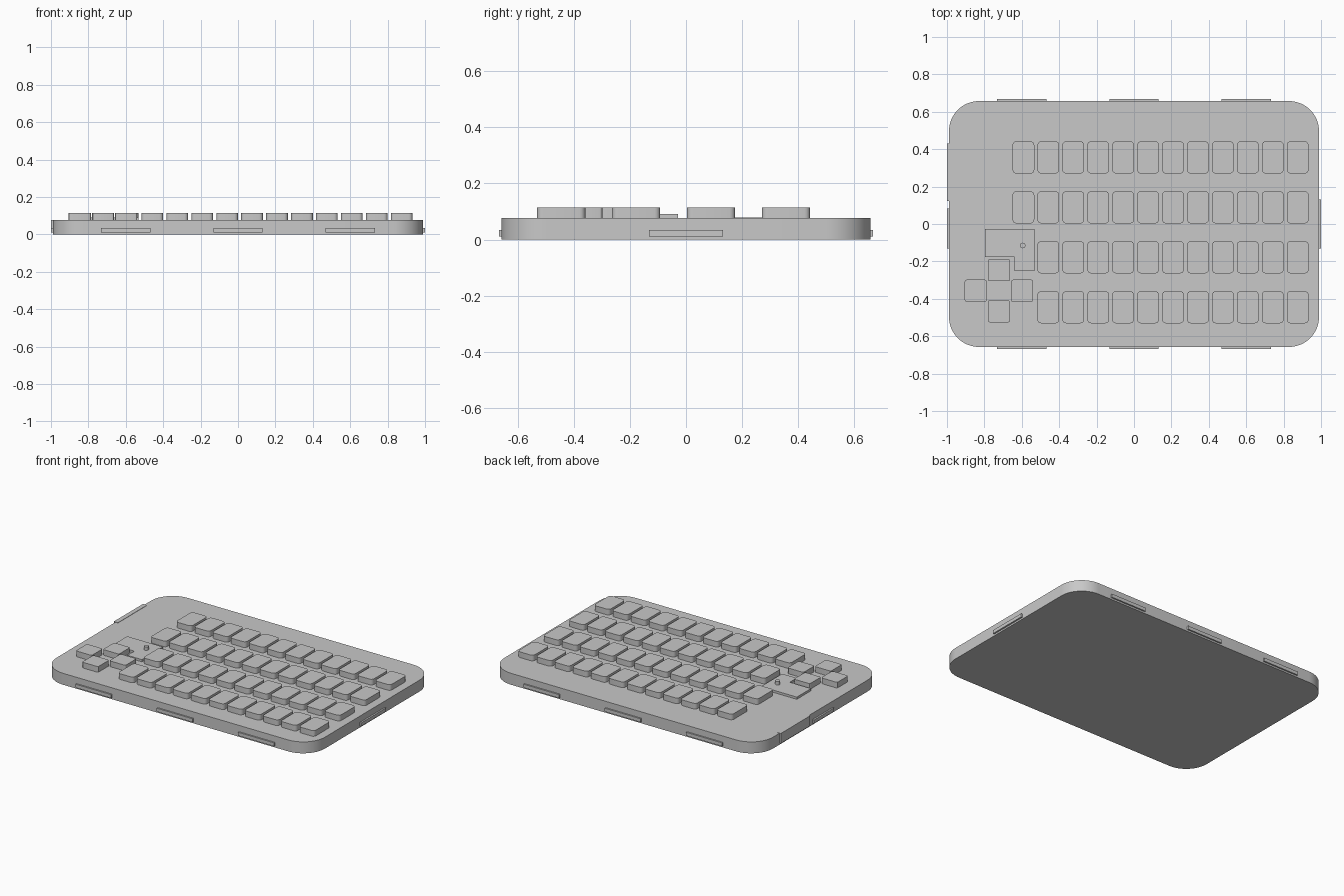
import bpy, bmesh, math

cube = bpy.data.objects.get("Cube")
if cube:
    bpy.data.objects.remove(cube, do_unlink=True)

GREY = (0.58, 0.58, 0.58, 1)
mat = bpy.data.materials.new("plain_grey")
mat.use_nodes = True
mat.diffuse_color = GREY
mat.node_tree.nodes["Principled BSDF"].inputs["Base Color"].default_value = GREY

TOP = 0.076       # deck height
KEY_TOP = 0.114


def prism(name, outline, z0, z1):
    """Extrude a counter-clockwise outline between two heights."""
    bm = bmesh.new()
    base = bm.faces.new([bm.verts.new((x, y, z0)) for x, y in outline])
    top = bmesh.ops.extrude_face_region(bm, geom=[base])["geom"]
    bmesh.ops.translate(bm, vec=(0, 0, z1 - z0),
                        verts=[v for v in top if isinstance(v, bmesh.types.BMVert)])
    bmesh.ops.recalc_face_normals(bm, faces=bm.faces)
    mesh = bpy.data.meshes.new(name)
    bm.to_mesh(mesh)
    bm.free()
    mesh.materials.append(mat)
    ob = bpy.data.objects.new(name, mesh)
    bpy.context.collection.objects.link(ob)
    return ob


def rounded(cx, cy, hx, hy, r, steps):
    """Outline of a rectangle with round corners."""
    pts = []
    for i, (sx, sy) in enumerate([(1, 1), (-1, 1), (-1, -1), (1, -1)]):
        for k in range(steps + 1):
            a = math.pi / 2 * (i + k / steps)
            pts.append((cx + sx * (hx - r) + r * math.cos(a),
                        cy + sy * (hy - r) + r * math.sin(a)))
    return pts


def box(name, x0, x1, y0, y1, z0, z1):
    return prism(name, [(x0, y0), (x1, y0), (x1, y1), (x0, y1)], z0, z1)


def smooth(ob):
    bpy.ops.object.select_all(action='DESELECT')
    ob.select_set(True)
    bpy.context.view_layer.objects.active = ob
    bpy.ops.object.shade_smooth_by_angle(angle=math.radians(30))


# Case
smooth(prism("case", rounded(0, 0, 0.989, 0.657, 0.16, 16), 0, TOP))

# Main keys: the two front rows are one key shorter
for row, count in enumerate([12, 12, 11, 11]):
    y = 0.356 - 0.267 * row
    for col in range(count):
        x = 0.875 - 0.1333 * col
        smooth(prism(f"key_{row + 1}_{col + 1}",
                     rounded(x, y, 0.058, 0.086, 0.02, 4), TOP - 0.005, KEY_TOP))

# Arrow keys in a cross
for name, dx, dy in [("left", -1, 0), ("right", 1, 0), ("up", 0, 1), ("down", 0, -1)]:
    smooth(prism(f"arrow_key_{name}",
                 rounded(-0.722 + 0.124 * dx, -0.357 + 0.11 * dy, 0.059, 0.059, 0.01, 3),
                 TOP - 0.005, KEY_TOP))

# L-shaped raised plate with its small stick
prism("stick_plate", [(-0.797, -0.177), (-0.64, -0.177), (-0.64, -0.25),
                      (-0.533, -0.25), (-0.533, -0.028), (-0.797, -0.028)],
      TOP - 0.005, 0.091)
smooth(prism("stick", rounded(-0.595, -0.115, 0.015, 0.015, 0.0149, 4), 0.085, KEY_TOP))

# Clips along the front and back edges
for side, name in [(-1, "front"), (1, "back")]:
    y0, y1 = sorted((side * 0.64, side * 0.667))
    for i, x in enumerate([-0.6, 0, 0.6]):
        box(f"{name}_clip_{i + 1}", x - 0.132, x + 0.132, y0, y1, 0.011, 0.034)

# Clips and port cover on the two ends
box("end_clip_plus_x", 0.97, 1, -0.132, 0.132, 0.011, 0.034)
box("end_clip_minus_x", -1, -0.97, -0.132, 0.083, 0.011, 0.034)
box("port_cover", -1, -0.97, 0.122, 0.43, 0.011, TOP + 0.002)
